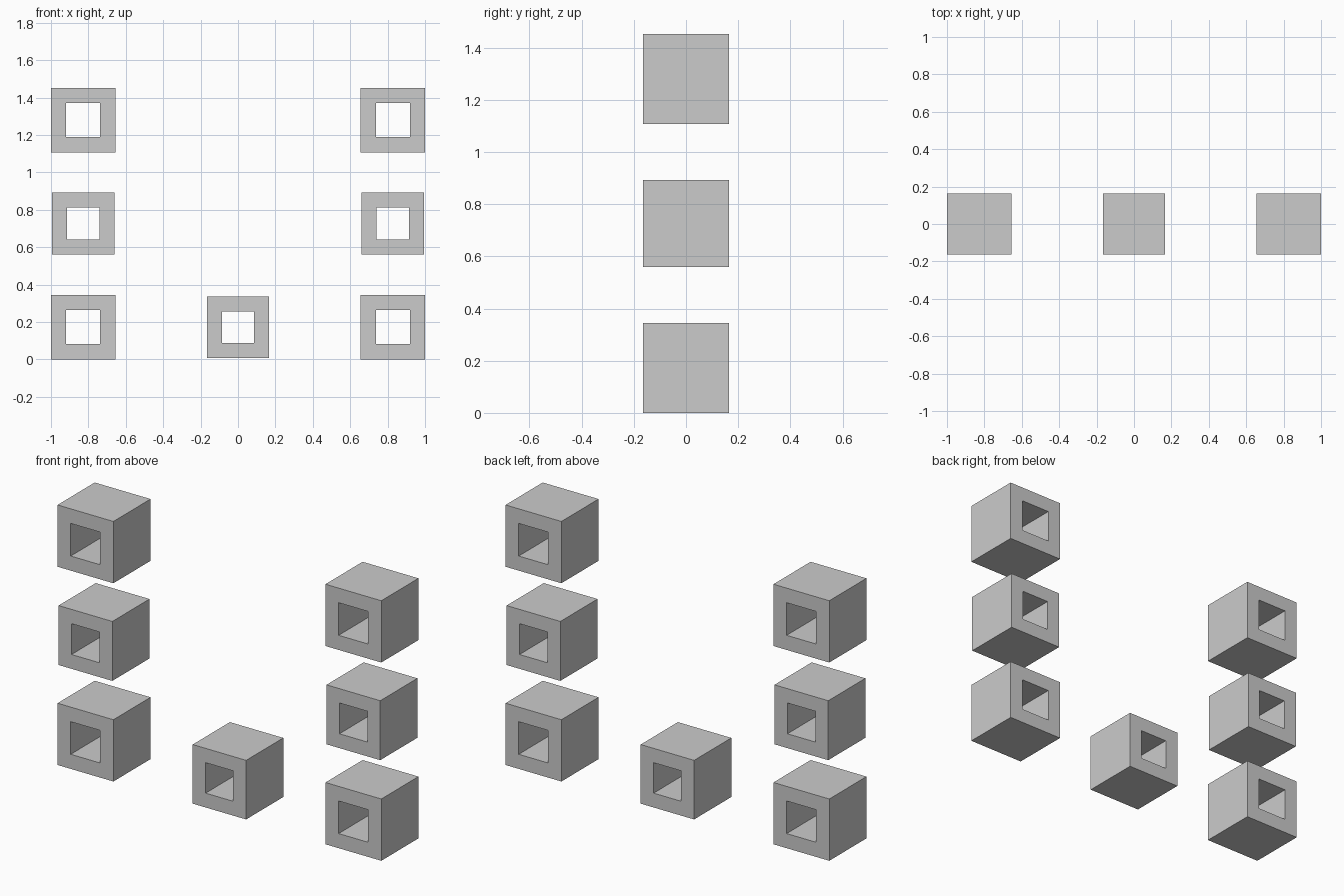
import bpy, bmesh

if "Cube" in bpy.data.objects:
    bpy.data.objects.remove(bpy.data.objects["Cube"])

DEPTH = 0.328


def square_tube(name, x, z, outer, inner):
    """Square block with a square hole running right through along y."""
    bm = bmesh.new()
    corners = [(-1, -1), (1, -1), (1, 1), (-1, 1)]

    def ring(size, y):
        return [bm.verts.new((sx * size / 2, y, sz * size / 2)) for sx, sz in corners]

    # loops in order: outer front, outer back, inner back, inner front
    h = DEPTH / 2
    loops = [ring(outer, -h), ring(outer, h), ring(inner, h), ring(inner, -h)]
    for k in range(4):
        a, b = loops[k], loops[(k + 1) % 4]
        for i in range(4):
            j = (i + 1) % 4
            bm.faces.new((a[i], a[j], b[j], b[i]))
    bmesh.ops.recalc_face_normals(bm, faces=bm.faces)
    mesh = bpy.data.meshes.new(name)
    bm.to_mesh(mesh)
    bm.free()
    obj = bpy.data.objects.new(name, mesh)
    obj.location = (x, 0, z)
    bpy.context.collection.objects.link(obj)


# Two side columns of three blocks; the middle ones are slightly smaller
for side, sx in (("left", -1), ("right", 1)):
    for level, z, outer, inner in (("bottom", 0.1725, 0.345, 0.182),
                                   ("middle", 0.726, 0.332, 0.172),
                                   ("top", 1.2795, 0.345, 0.182)):
        square_tube(f"{side}_{level}_block", sx * 0.8275, z, outer, inner)

# Single block at the bottom centre
square_tube("centre_bottom_block", 0, 0.1725, 0.33, 0.17)
